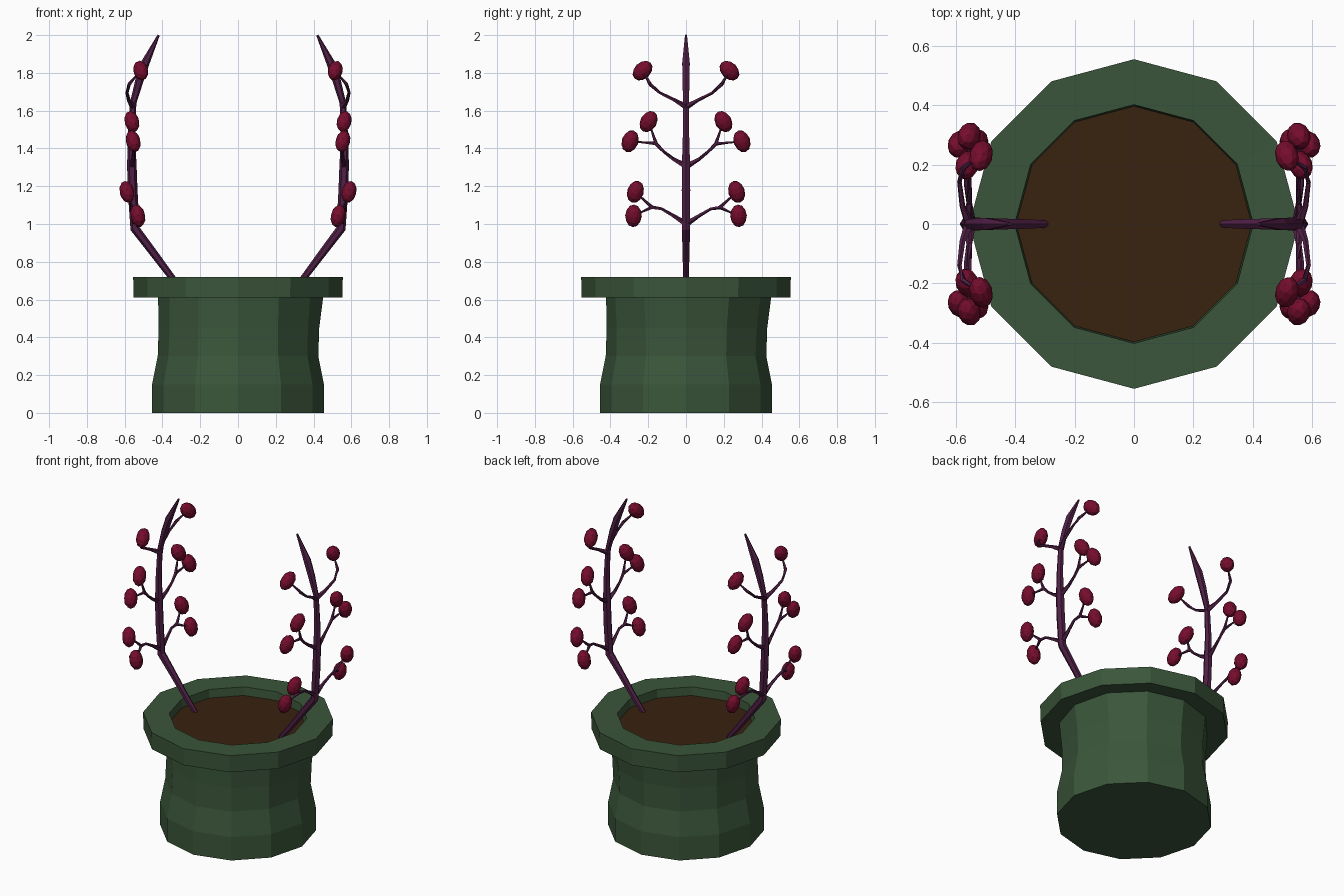
import bpy, bmesh, math
from mathutils import Vector, Matrix

if "Cube" in bpy.data.objects:
    bpy.data.objects.remove(bpy.data.objects["Cube"])


def material(name, rgb):
    m = bpy.data.materials.new(name)
    m.diffuse_color = (*rgb, 1)
    m.use_nodes = True
    m.node_tree.nodes["Principled BSDF"].inputs["Base Color"].default_value = m.diffuse_color
    return m


GREEN = material("pot green", (0.043, 0.092, 0.043))
BROWN = material("soil brown", (0.040, 0.016, 0.005))
PURPLE = material("stem purple", (0.080, 0.014, 0.060))
RED = material("berry red", (0.180, 0.004, 0.027))


def finish(name, bm, mat):
    bmesh.ops.recalc_face_normals(bm, faces=bm.faces)
    me = bpy.data.meshes.new(name)
    bm.to_mesh(me)
    bm.free()
    me.materials.append(mat)
    ob = bpy.data.objects.new(name, me)
    bpy.context.collection.objects.link(ob)
    return ob


def skin_rings(bm, rings):
    # bridge successive rings and cap both ends
    vs = [[bm.verts.new(p) for p in r] for r in rings]
    n = len(vs[0])
    for a, b in zip(vs, vs[1:]):
        for i in range(n):
            j = (i + 1) % n
            bm.faces.new((a[i], a[j], b[j], b[i]))
    bm.faces.new(vs[0][::-1])
    bm.faces.new(vs[-1])


def lathe(name, profile, mat, sides=12):
    # each profile point: radius, height, lean of the uneven wall
    bm = bmesh.new()
    rings = []
    for r, z, lean in profile:
        ring = []
        for i in range(sides):
            a = 2 * math.pi * i / sides
            rr = r + lean * (math.cos(a) + math.sin(a))
            ring.append((rr * math.cos(a), rr * math.sin(a), z))
        rings.append(ring)
    skin_rings(bm, rings)
    return finish(name, bm, mat)


def tube(bm, pts, radii, sides):
    pts = [Vector(p) for p in pts]
    rings = []
    for i, p in enumerate(pts):
        d = (pts[min(i + 1, len(pts) - 1)] - pts[max(i - 1, 0)]).normalized()
        ref = Vector((0, 1, 0)) if abs(d.y) < 0.8 else Vector((1, 0, 0))
        u = d.cross(ref).normalized()
        v = d.cross(u)
        rings.append([p + radii[i] * (u * math.cos(t) + v * math.sin(t))
                      for t in (2 * math.pi * k / sides for k in range(sides))])
    skin_rings(bm, rings)


# Pot with thick rim, slightly uneven wall
lathe("pot", [(0.455, 0, 0), (0.455, 0.15, 0), (0.425, 0.30, 0), (0.425, 0.45, 0.005),
              (0.437, 0.612, 0.014), (0.552, 0.612, 0), (0.555, 0.72, 0),
              (0.402, 0.718, 0), (0.396, 0.64, 0)], GREEN)

# Soil
lathe("soil", [(0.397, 0.63, 0), (0.397, 0.665, 0)], BROWN)

STEM = [(0.285, 0.64, 0.013), (0.36, 0.73, 0.018), (0.45, 0.85, 0.021), (0.545, 0.975, 0.025),
        (0.558, 1.18, 0.026), (0.562, 1.31, 0.025), (0.564, 1.45, 0.020), (0.555, 1.64, 0.017),
        (0.522, 1.76, 0.022), (0.492, 1.85, 0.023), (0.42, 2.0, 0.006)]

# Branch path, then its berries: (x, y, z) centre and inward tilt in degrees
BRANCHES = [
    ([(0.548, 0, 1.00), (0.555, 0.07, 1.045), (0.565, 0.13, 1.08), (0.562, 0.18, 1.088)],
     [(0.588, 0.268, 1.17, 18), (0.53, 0.278, 1.043, 3)]),
    ([(0.562, 0, 1.305), (0.555, 0.07, 1.345), (0.553, 0.12, 1.385), (0.555, 0.158, 1.425)],
     [(0.562, 0.198, 1.542, 30), (0.555, 0.296, 1.438, 20)]),
    ([(0.555, 0, 1.62), (0.578, 0.06, 1.655), (0.588, 0.14, 1.695), (0.575, 0.19, 1.74)],
     [(0.515, 0.23, 1.812, 45)]),
]

# Stems, twigs and berries on both sides
for side, sx in (("left", -1), ("right", 1)):
    bm = bmesh.new()
    tube(bm, [(sx * x, 0, z) for x, z, r in STEM], [r for x, z, r in STEM], 6)
    finish(side + "_stem", bm, PURPLE)

    twigs, berries = bmesh.new(), bmesh.new()
    for sy in (-1, 1):
        for path, fruit in BRANCHES:
            flip = lambda p: Vector((sx * p[0], sy * p[1], p[2]))
            pts = [flip(p) for p in path]
            tube(twigs, pts, (0.017, 0.010, 0.008, 0.010), 5)
            for b in fruit:
                c = flip(b)
                tube(twigs, [pts[-1], pts[-1].lerp(c, 0.5), c], (0.010, 0.006, 0.005), 5)
                mat = (Matrix.Translation(c)
                       @ Matrix.Rotation(sy * math.radians(b[3]), 4, 'X')
                       @ Matrix.Rotation(sx * 0.22, 4, 'Y')
                       @ Matrix.Diagonal((0.039, 0.044, 0.061, 1)))
                bmesh.ops.create_icosphere(berries, subdivisions=2, radius=1.0, matrix=mat)
    finish(side + "_twigs", twigs, PURPLE)
    finish(side + "_berries", berries, RED)
